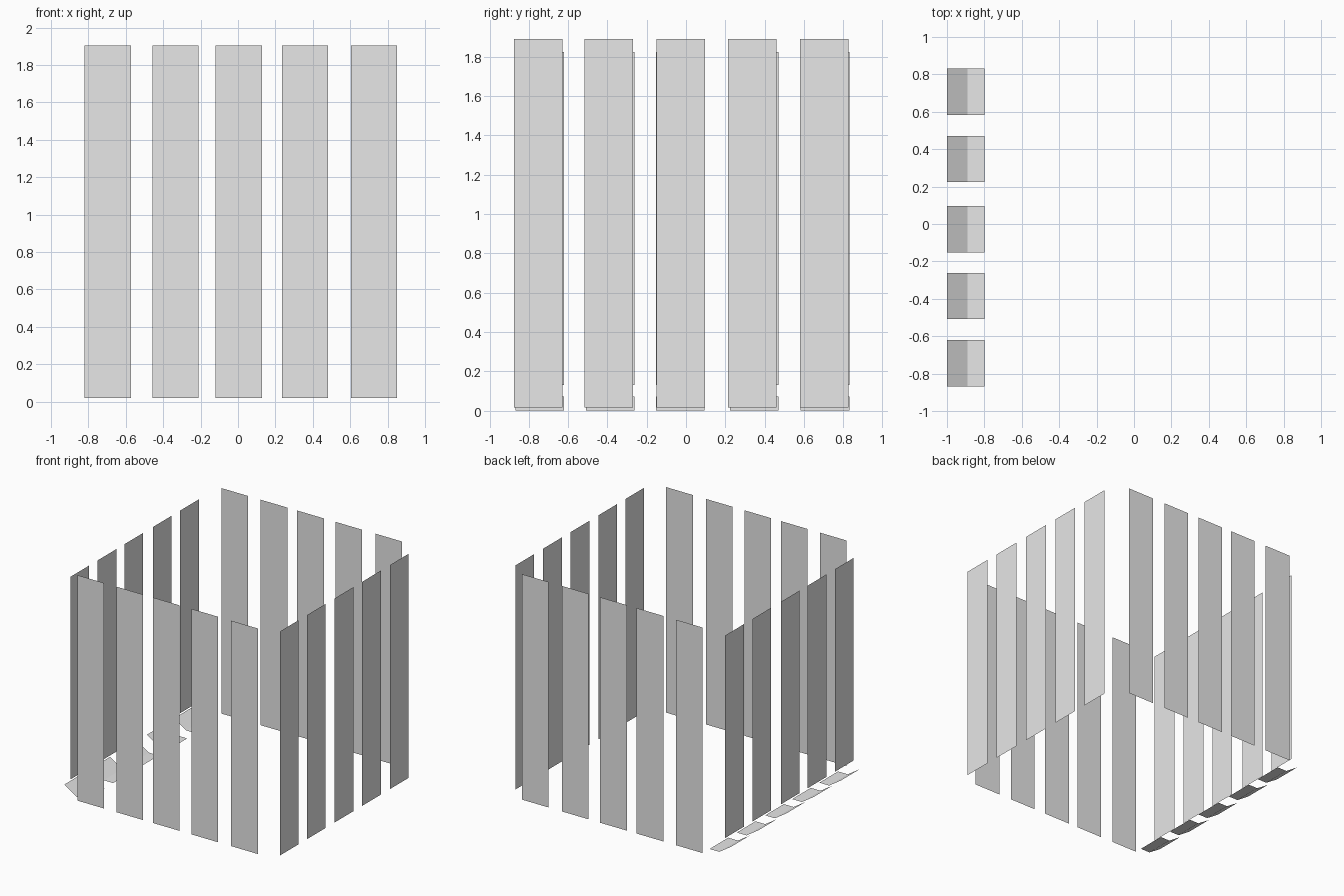
import bpy

if "Cube" in bpy.data.objects:
    bpy.data.objects.remove(bpy.data.objects["Cube"])

# One plain grey for every slat
grey = bpy.data.materials.new("light_grey")
grey.diffuse_color = (0.8, 0.8, 0.8, 1.0)
grey.use_nodes = True
grey.node_tree.nodes["Principled BSDF"].inputs["Base Color"].default_value = grey.diffuse_color


def sheet(name, profile, span, place):
    """Thin strip: sweep a 2D profile between the two span positions."""
    verts = [place(p, s) for p in profile for s in span]
    faces = [(2 * i, 2 * i + 1, 2 * i + 3, 2 * i + 2) for i in range(len(profile) - 1)]
    mesh = bpy.data.meshes.new(name)
    mesh.from_pydata(verts, [], faces)
    mesh.materials.append(grey)
    obj = bpy.data.objects.new(name, mesh)
    bpy.context.collection.objects.link(obj)


def along_x(p, s):
    return (s, p[0], p[1])


def along_y(p, s):
    return (p[0], s, p[1])


# Start of each slat along its wall, all about a quarter unit wide
W = 0.247
front_starts = [-0.82, -0.457, -0.12, 0.235, 0.604]
right_starts = [-0.876, -0.516, -0.15, 0.214, 0.579]
left_starts = [-0.868, -0.508, -0.152, 0.224, 0.584]

# Front and back walls of upright slats
for i, x in enumerate(front_starts):
    sheet(f"front_slat_{i}", [(-0.953, 0.018), (-0.953, 1.905)], (x + W, x), along_x)
    sheet(f"back_slat_{i}", [(0.953, 0.018), (0.953, 1.905)], (x, x + W), along_x)

# Right wall
for i, y in enumerate(right_starts):
    sheet(f"right_slat_{i}", [(1.0, 0.015), (1.0, 1.89)], (y + W, y), along_y)

# Left wall: shorter raised slats with a bent foot strip below each
for i, y in enumerate(left_starts):
    sheet(f"left_slat_{i}", [(-0.944, 0.13), (-0.944, 1.825)], (y, y + W), along_y)
    sheet(f"foot_strip_{i}", [(-1.0, 0.072), (-0.89, 0.0), (-0.8, 0.0)], (y + W, y), along_y)
